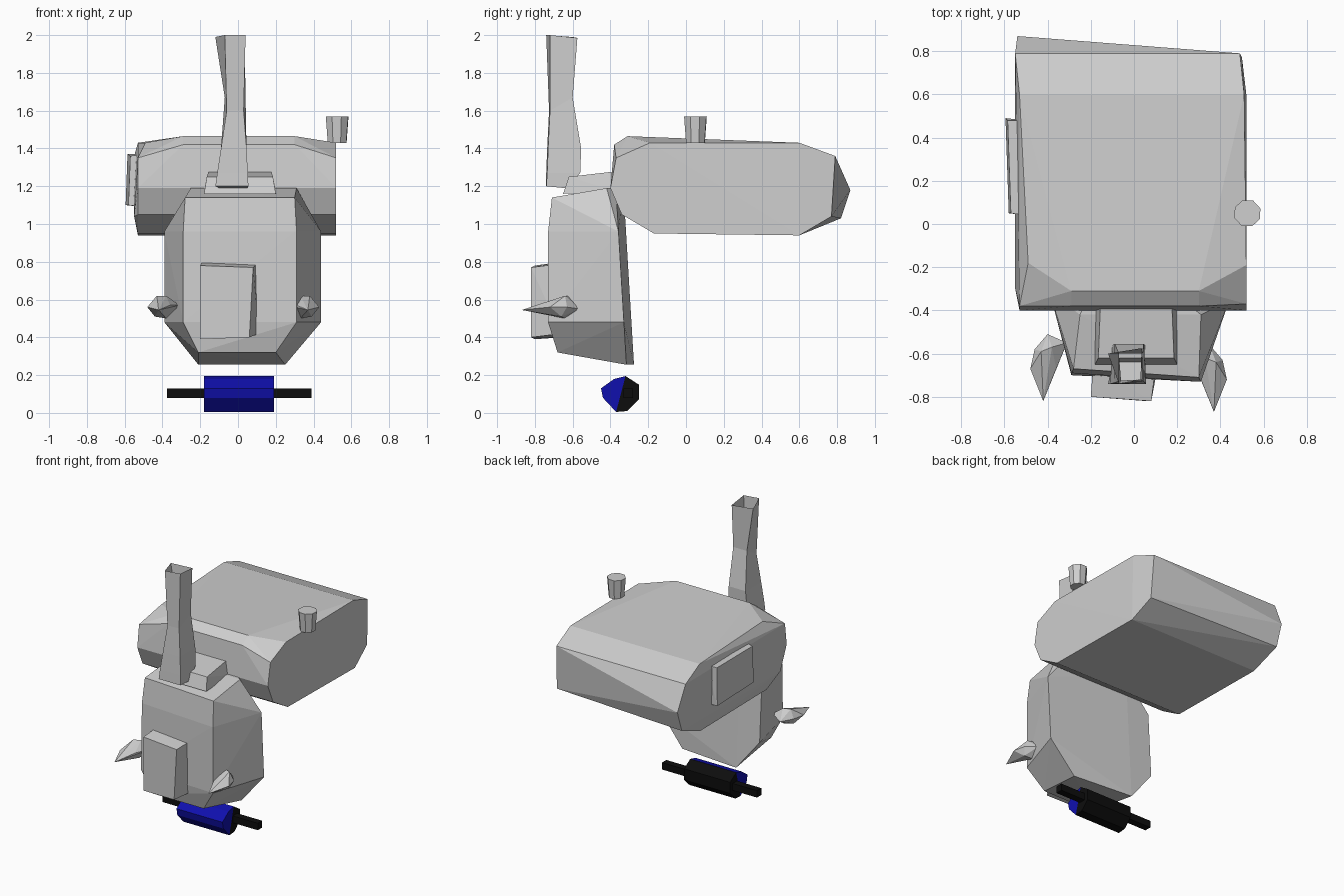
import bpy, bmesh

default_cube = bpy.data.objects.get("Cube")
if default_cube:
    bpy.data.objects.remove(default_cube, do_unlink=True)


def material(name, colour):
    mat = bpy.data.materials.new(name)
    mat.use_nodes = True
    mat.diffuse_color = (*colour, 1)
    mat.node_tree.nodes["Principled BSDF"].inputs["Base Color"].default_value = (*colour, 1)
    return mat


grey = material("light grey", (0.62, 0.62, 0.62))
blue = material("deep blue", (0.005, 0.005, 0.42))
black = material("black", (0.004, 0.004, 0.004))


def finish(name, bm, mat):
    bmesh.ops.recalc_face_normals(bm, faces=bm.faces)
    mesh = bpy.data.meshes.new(name)
    bm.to_mesh(mesh)
    bm.free()
    mesh.materials.append(mat)
    obj = bpy.data.objects.new(name, mesh)
    bpy.context.collection.objects.link(obj)
    return obj


def faceted(name, points, mat=grey):
    """Closed flat-faced solid wrapped around a few corner points."""
    bm = bmesh.new()
    for point in points:
        bm.verts.new(point)
    result = bmesh.ops.convex_hull(bm, input=bm.verts)
    spare = {g for g in result["geom_interior"] + result["geom_unused"]
             if isinstance(g, bmesh.types.BMVert)}
    bmesh.ops.delete(bm, geom=list(spare), context="VERTS")
    bmesh.ops.dissolve_limit(bm, angle_limit=0.01, verts=bm.verts, edges=bm.edges)
    return finish(name, bm, mat)


def along_x(profile, x):
    return [(x, y, z) for y, z in profile]


def rings_tube(name, rings, mat=grey):
    """Tube through matching rings, closed below and open above."""
    bm = bmesh.new()
    loops = [[bm.verts.new(p) for p in ring] for ring in rings]
    count = len(loops[0])
    for low, high in zip(loops, loops[1:]):
        for i in range(count):
            j = (i + 1) % count
            bm.faces.new((low[i], low[j], high[j], high[i]))
    bm.faces.new(loops[0][::-1])
    return finish(name, bm, mat)


# Wide upper body: an outline for each end, plus the raised front ridge
lower_outline = [(0.6, 0.94), (-0.17, 0.95), (-0.34, 1.05), (-0.4, 1.19)]
right_end = along_x(lower_outline + [(-0.37, 1.35), (-0.19, 1.43)], 0.52)
right_end += [(0.51, 0.6, 1.43), (0.49, 0.79, 1.36), (0.5, 0.77, 1.04)]
left_end = along_x(lower_outline + [(-0.38, 1.35)], -0.53)
left_end += [(-0.49, -0.18, 1.43), (-0.53, 0.6, 1.43), (-0.55, 0.79, 1.36),
             (-0.54, 0.87, 1.18), (-0.54, 0.82, 1.03), (-0.55, -0.3, 1.04)]
ridge = [(x, y, z) for x in (-0.29, 0.3) for y, z in ((-0.31, 1.465), (-0.38, 1.42))]
faceted("upper_body", right_end + left_end + ridge)


# Lower body: small eight-sided front flaring to a larger back
def octagon(right, left, top, bottom, depth):
    """Half widths are given from the wide middle to the narrow ends."""
    points = []
    for wide, narrow, lean in ((right[0], right[1], -0.02), (left[0], left[1], 0.02)):
        for x, z in ((narrow, top), (wide, 0.96), (wide, 0.48), (narrow, bottom)):
            points.append((x, depth(z) + lean, z))
    return points


front_part = octagon((0.31, 0.3), (-0.29, -0.28), 1.14, 0.96,
                     lambda z: -0.71 if z < 1 else -0.69)
front_part += [(-0.29, -0.7, 0.48), (0.31, -0.7, 0.48), (-0.21, -0.68, 0.32), (0.2, -0.68, 0.32)]
back_part = octagon((0.44, 0.25), (-0.39, -0.21), 1.19, 0.255,
                    lambda z: -0.28 - 0.06 * z)
roof_edge = [(0.31, -0.42, 1.19), (-0.25, -0.42, 1.19)]
faceted("lower_body", front_part + back_part + roof_edge)

# Panel standing out of the chest
faceted("chest_panel", [
    (-0.2, -0.8, 0.78), (0.08, -0.82, 0.77), (0.06, -0.82, 0.4), (-0.2, -0.8, 0.39),
    (-0.19, -0.66, 0.8), (0.1, -0.66, 0.79), (0.11, -0.66, 0.42), (-0.19, -0.66, 0.4)])

# Step between the lower and upper body
step = []
for x, side in ((0.2, 1), (-0.18, -1)):
    step += [(x, -0.65, 1.16), (x, -0.36, 1.17),
             (x - side * 0.015, -0.62, 1.25), (x - side * 0.025, -0.36, 1.28)]
faceted("neck_step", step)

# Curved pointed horns, one on each side
horn = [(0.37, -0.87, 0.545), (0.43, -0.72, 0.56), (0.41, -0.63, 0.56), (0.35, -0.56, 0.55),
        (0.38, -0.64, 0.62), (0.33, -0.62, 0.62), (0.39, -0.66, 0.51), (0.33, -0.64, 0.5),
        (0.31, -0.72, 0.57), (0.26, -0.6, 0.57)]
faceted("left_horn", horn)
faceted("right_horn", [(-x - 0.05, y + 0.05, z) for x, y, z in horn])

# Plate on the side of the upper body
faceted("side_plate", [
    (-0.585, 0.48, 1.37), (-0.57, 0.05, 1.36), (-0.595, 0.49, 1.1), (-0.58, 0.05, 1.1),
    (-0.5, 0.48, 1.37), (-0.5, 0.04, 1.37), (-0.5, 0.48, 1.09), (-0.5, 0.04, 1.09)])

# Small round knob on the top edge
bm = bmesh.new()
bmesh.ops.create_cone(bm, cap_ends=True, segments=8, radius1=0.053, radius2=0.064, depth=0.14)
knob = finish("top_knob", bm, grey)
knob.location = (0.525, 0.05, 1.5)
knob.rotation_euler.z = 0.35

# Tall open chimney with a narrow waist
rings_tube("chimney", [
    [(-0.12, -0.74, 1.2), (0.055, -0.74, 1.2), (0.05, -0.64, 1.19), (-0.1, -0.64, 1.19)],
    [(-0.11, -0.74, 1.27), (0.052, -0.735, 1.27), (0.05, -0.56, 1.27), (-0.1, -0.56, 1.27)],
    [(-0.09, -0.735, 1.4), (0.045, -0.73, 1.4), (0.045, -0.555, 1.4), (-0.09, -0.555, 1.4)],
    [(-0.06, -0.725, 1.6), (0.03, -0.72, 1.6), (0.04, -0.6, 1.67), (-0.07, -0.6, 1.67)],
    [(-0.07, -0.74, 2), (0.04, -0.72, 2), (0.035, -0.575, 1.985), (-0.12, -0.6, 1.99)]])

# Roller in two halves, blue in front and black behind
seam = [(-0.32, 0.195), (-0.37, 0.005)]
front_half = seam + [(-0.38, 0.18), (-0.45, 0.13), (-0.44, 0.08)]
back_half = seam + [(-0.25, 0.15), (-0.25, 0.07), (-0.31, 0.01)]
for name, profile, mat in (("roller_front", front_half, blue), ("roller_back", back_half, black)):
    faceted(name, along_x(profile, -0.18) + along_x(profile, 0.19), mat)

# Thin axle stubs on both ends of the roller
rod = [(y, z) for y in (-0.33, -0.28) for z in (0.08, 0.13)]
for name, inner, outer in (("left_axle", 0.17, 0.39), ("right_axle", -0.16, -0.375)):
    faceted(name, along_x(rod, inner) + along_x(rod, outer), black)
